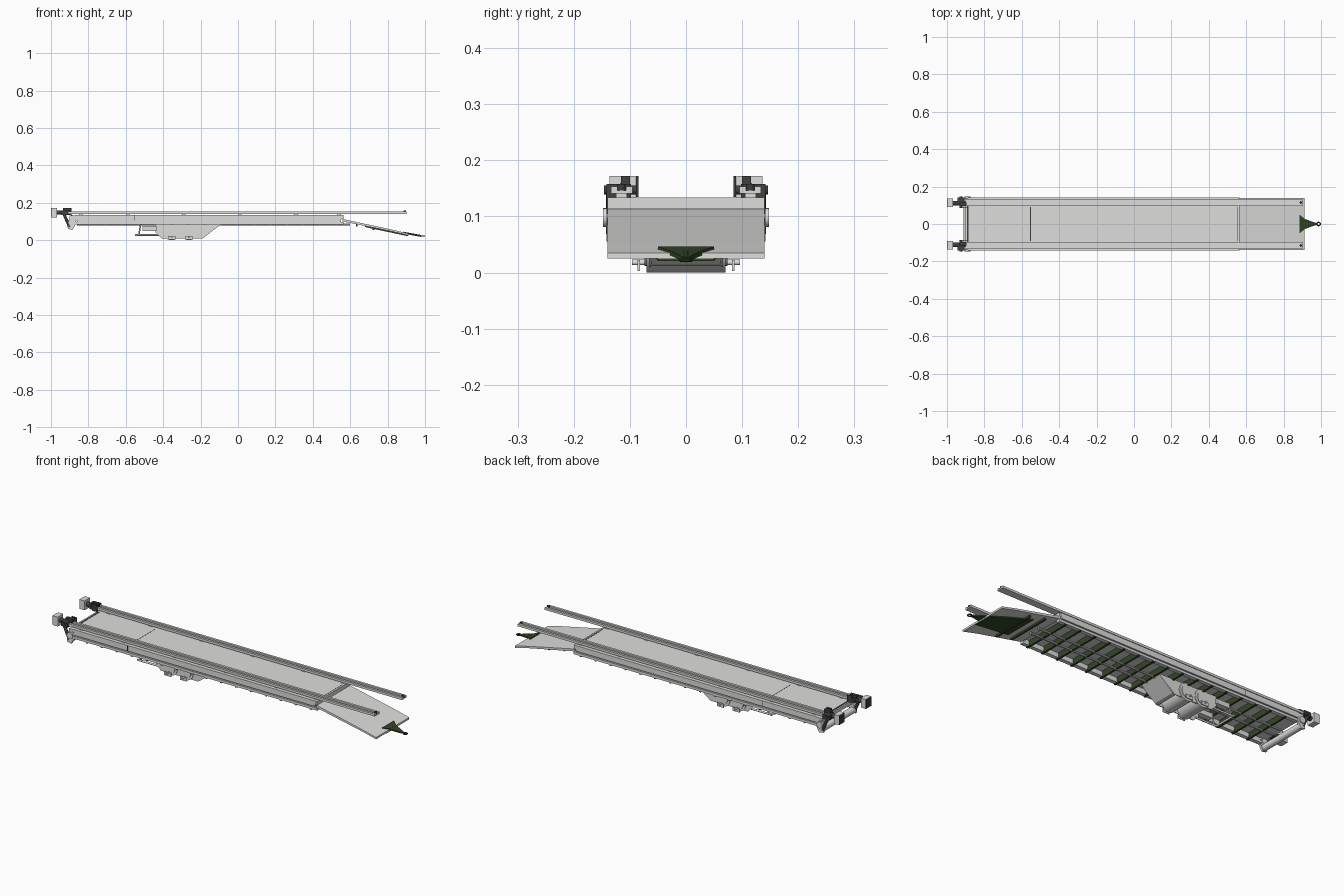
import bpy, bmesh, math
from mathutils import Vector

cube = bpy.data.objects.get("Cube")
if cube:
    bpy.data.objects.remove(cube, do_unlink=True)


def material(name, rgb):
    m = bpy.data.materials.new(name)
    m.use_nodes = True
    m.diffuse_color = (*rgb, 1)
    m.node_tree.nodes["Principled BSDF"].inputs["Base Color"].default_value = (*rgb, 1)
    return m


GREY = material("light grey", (0.73, 0.73, 0.72))
DARK = material("charcoal", (0.05, 0.05, 0.05))
GREEN = material("dark green", (0.035, 0.06, 0.02))


def finish(name, bm, mat, smooth=False):
    bmesh.ops.recalc_face_normals(bm, faces=bm.faces)
    mesh = bpy.data.meshes.new(name)
    bm.to_mesh(mesh)
    bm.free()
    mesh.materials.append(mat)
    ob = bpy.data.objects.new(name, mesh)
    bpy.context.collection.objects.link(ob)
    if smooth:
        bpy.ops.object.select_all(action='DESELECT')
        ob.select_set(True)
        bpy.context.view_layer.objects.active = ob
        bpy.ops.object.shade_smooth_by_angle()


def prism(name, points, depth, mat):
    """Extrude a closed outline of 3D points along a depth vector."""
    bm = bmesh.new()
    face = bm.faces.new([bm.verts.new(p) for p in points])
    ext = bmesh.ops.extrude_face_region(bm, geom=[face])
    verts = [v for v in ext["geom"] if isinstance(v, bmesh.types.BMVert)]
    bmesh.ops.translate(bm, verts=verts, vec=depth)
    finish(name, bm, mat)


def side_prism(name, outline, y0, y1, mat):
    prism(name, [(x, y0, z) for x, z in outline], (0, y1 - y0, 0), mat)


def box(name, x, y, z, mat):
    side_prism(name, [(x[0], z[0]), (x[1], z[0]), (x[1], z[1]), (x[0], z[1])],
               y[0], y[1], mat)


def rod(name, a, b, r, mat, sides=16):
    a, b = Vector(a), Vector(b)
    bm = bmesh.new()
    bmesh.ops.create_cone(bm, cap_ends=True, segments=sides, radius1=r, radius2=r,
                          depth=(b - a).length)
    rot = (b - a).to_track_quat('Z', 'Y').to_matrix()
    bmesh.ops.rotate(bm, verts=bm.verts, matrix=rot)
    bmesh.ops.translate(bm, verts=bm.verts, vec=(a + b) / 2)
    finish(name, bm, mat, True)


W = 0.14

# Deck with panel joints and end bars
box("deck", (-0.9, 0.56), (-W, W), (0.113, 0.132), GREY)
for x in (-0.555, 0.55):
    box("deck_joint", (x, x + 0.003), (-0.09, 0.09), (0.13, 0.1325), DARK)
box("deck_front_bar", (0.556, 0.564), (-W, W), (0.113, 0.134), GREY)
box("deck_rear_bar", (-0.892, -0.884), (-0.095, 0.095), (0.125, 0.1335), DARK)

# Sloping ramp in two pitches
side_prism("ramp", [(0.56, 0.113), (0.83, 0.055), (0.912, 0.035), (0.912, 0.025),
                    (0.83, 0.045), (0.56, 0.1)], -W, W, GREY)

# Cross ribs under deck and ramp
for i in range(16):
    x = -0.8 + i * 0.088
    box("deck_rib", (x, x + 0.01), (-W, W), (0.08, 0.096), GREEN)
    box("deck_rib_web", (x + 0.003, x + 0.007), (-0.13, 0.13), (0.09, 0.115), GREEN)
for x in (0.63, 0.72):
    z = 0.1 - (x - 0.56) * 0.204
    box("ramp_rib", (x, x + 0.01), (-0.12, 0.12), (z - 0.012, z + 0.003), GREEN)

for s in (-1, 1):
    def span(a, b):
        return tuple(sorted((s * a, s * b)))

    # Side beams and slim spine pipes
    side_prism("upper_side_beam", [(-0.875, 0.104), (0.55, 0.104), (0.56, 0.134),
                                   (-0.87, 0.134), (-0.9, 0.118)], *span(0.125, 0.141), GREY)
    box("side_web", (-0.86, 0.55), span(0.122, 0.134), (0.094, 0.108), GREY)
    box("lower_side_beam", (-0.87, 0.565), span(0.12, 0.141), (0.085, 0.098), GREY)
    box("side_joint", (-0.554, -0.551), span(0.14, 0.142), (0.104, 0.134), DARK)
    rod("spine_pipe", (-0.86, s * 0.028, 0.084), (0.6, s * 0.028, 0.084), 0.006, GREY, 10)

    # Raised rail with a central groove
    box("rail_base", (-0.93, 0.9), span(0.095, 0.134), (0.141, 0.146), GREY)
    for y in (0.095, 0.122):
        box("rail_lip", (-0.93, 0.9), span(y, y + 0.012), (0.146, 0.153), GREY)
    for x in (-0.85, -0.6, -0.3, 0, 0.3, 0.53):
        box("rail_support", (x, x + 0.02), span(0.105, 0.125), (0.13, 0.143), GREY)
    rod("rail_end_stop", (0.892, s * 0.115, 0.145), (0.892, s * 0.115, 0.158), 0.007, DARK)

    # Rear drive unit and its box with a dark rear panel
    box("drive_box", (-0.997, -0.968), span(0.09, 0.136), (0.122, 0.172), GREY)
    box("drive_box_panel", (-1, -0.997), span(0.091, 0.135), (0.123, 0.171), DARK)
    rod("drive_shaft", (-0.97, s * 0.112, 0.148), (-0.9, s * 0.112, 0.148), 0.012, DARK)
    box("drive_housing", (-0.945, -0.905), span(0.098, 0.142), (0.134, 0.158), DARK)
    box("drive_cap", (-0.935, -0.895), span(0.1, 0.116), (0.156, 0.172), DARK)
    box("drive_plate", (-0.92, -0.89), span(0.085, 0.089), (0.135, 0.172), DARK)
    rod("drive_pin", (-0.925, s * 0.085, 0.147), (-0.925, s * 0.146, 0.147), 0.008, DARK)
    rod("rear_strut", (-0.93, s * 0.135, 0.138), (-0.9, s * 0.135, 0.07), 0.008, DARK)
    side_prism("rear_bracket", [(-0.91, 0.06), (-0.885, 0.055), (-0.865, 0.09),
                                (-0.87, 0.12), (-0.9, 0.12)], *span(0.13, 0.142), GREY)
    rod("bracket_hub", (-0.89, s * 0.12, 0.098), (-0.89, s * 0.148, 0.098), 0.017, GREY)

    # Wheel side plates, hubs and axle ends
    side_prism("wheel_cheek", [(-0.44, 0.04), (-0.41, 0.01), (-0.19, 0.01), (-0.17, 0.025),
                               (-0.09, 0.085), (-0.44, 0.09)], *span(0.062, 0.066), GREY)
    for x in (-0.355, -0.262):
        rod("wheel_rim", (x, s * 0.06, 0.046), (x, s * 0.07, 0.046), 0.046, GREY, 40)
        rod("wheel_hub", (x, s * 0.07, 0.046), (x, s * 0.074, 0.046), 0.034, GREY, 32)
        rod("axle_end", (x, s * 0.07, 0.018), (x, s * 0.096, 0.018), 0.005, GREY)
        box("axle_foot", (x - 0.02, x + 0.02), span(0.082, 0.086), (0.003, 0.022), GREY)
    box("air_tank", (-0.51, -0.435), span(0.045, 0.075), (0.05, 0.075), GREY)
    rod("step_bar", (-0.55, s * 0.06, 0.028), (-0.42, s * 0.06, 0.028), 0.005, GREY)
    rod("step_hanger", (-0.53, s * 0.06, 0.028), (-0.52, s * 0.06, 0.09), 0.004, GREY)

# Wheel rollers and sloped shield
for x in (-0.355, -0.262):
    rod("wheel_roller", (x, -0.065, 0.046), (x, 0.065, 0.046), 0.046, GREY, 40)
side_prism("front_shield", [(-0.2, 0.012), (-0.18, 0.015), (-0.09, 0.088), (-0.2, 0.088)],
           -0.062, 0.062, GREY)
rod("step_crossbar", (-0.545, -0.065, 0.028), (-0.545, 0.065, 0.028), 0.005, GREY)

# Rear roller
rod("rear_roller", (-0.895, -0.132, 0.075), (-0.895, 0.132, 0.075), 0.017, GREY, 24)

# Underslung coupling frame and towing nose
prism("coupling_frame", [(0.68, -0.09, 0.07), (0.68, 0.09, 0.07), (0.91, 0.05, 0.021),
                         (0.91, -0.05, 0.021)], (0, 0, 0.008), GREEN)
prism("towing_nose", [(0.885, -0.05, 0.038), (0.885, 0.05, 0.038), (0.915, 0.026, 0.03),
                      (0.972, 0.006, 0.02), (0.972, -0.006, 0.02), (0.915, -0.026, 0.03)],
      (0, 0, 0.008), GREEN)
rod("tow_bar", (0.9, 0, 0.037), (0.978, 0, 0.023), 0.005, GREEN)
bpy.ops.mesh.primitive_torus_add(location=(0.987, 0, 0.022), major_radius=0.009,
                                 minor_radius=0.0035, major_segments=20, minor_segments=8)
ring = bpy.context.object
ring.name = "tow_ring"
ring.data.materials.append(GREEN)
bpy.ops.object.shade_smooth_by_angle()
